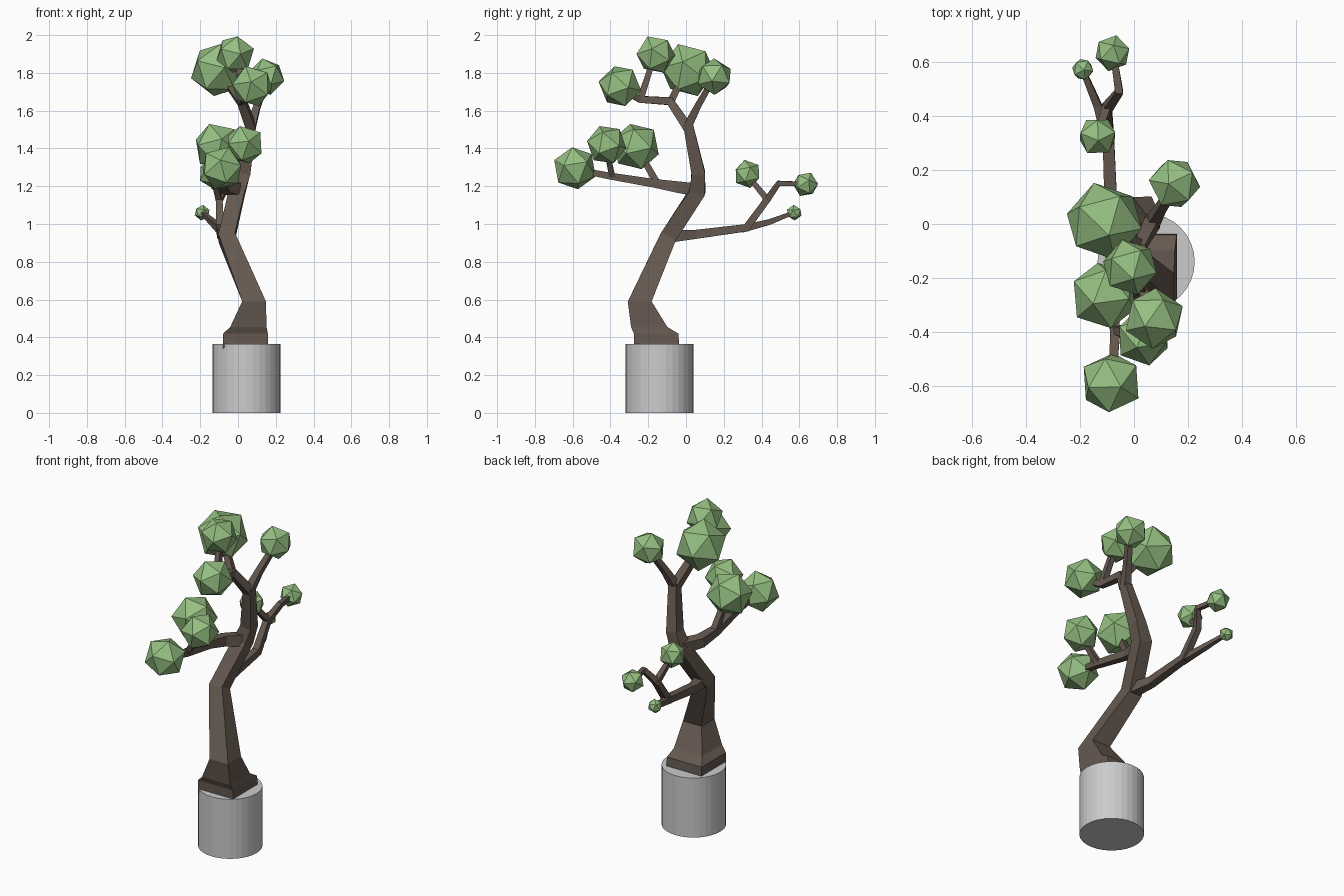
import bpy, bmesh, random
from math import pi
from mathutils import Vector, Euler

random.seed(4)


def material(name, color):
    m = bpy.data.materials.new(name)
    m.diffuse_color = color
    return m


bark = material("bark", (0.13, 0.10, 0.08, 1))
green = material("leaf_green", (0.30, 0.52, 0.22, 1))


def finish(bm, name, mat=None):
    bmesh.ops.recalc_face_normals(bm, faces=bm.faces)
    mesh = bpy.data.meshes.new(name)
    bm.to_mesh(mesh)
    bm.free()
    ob = bpy.data.objects.new(name, mesh)
    bpy.context.collection.objects.link(ob)
    if mat:
        mesh.materials.append(mat)
    return ob


def limb(name, pts, flat=0):
    """Four-sided tube; pts are (x, y, z, half width); the first `flat` rings lie level."""
    bm = bmesh.new()
    pos = [Vector(p[:3]) for p in pts]
    rings = []
    for i, p in enumerate(pos):
        t = Vector((0, 0, 0))
        if i > 0:
            t += (p - pos[i - 1]).normalized()
        if i < len(pos) - 1:
            t += (pos[i + 1] - p).normalized()
        t = Vector((0, 0, 1)) if i < flat else t.normalized()
        u = Vector((1, 0, 0))
        u = (u - t * u.dot(t)).normalized()
        v = t.cross(u)
        h = pts[i][3]
        rings.append([bm.verts.new(p + h * (a * u + b * v))
                      for a, b in ((-1, -1), (1, -1), (1, 1), (-1, 1))])
    for r, s in zip(rings, rings[1:]):
        for k in range(4):
            bm.faces.new((r[k], r[(k + 1) % 4], s[(k + 1) % 4], s[k]))
    bm.faces.new(rings[0])
    bm.faces.new(rings[-1])
    finish(bm, name, bark)


# Pot
bpy.ops.mesh.primitive_cylinder_add(vertices=32, radius=0.18, depth=0.366,
                                    location=(0.045, -0.14, 0.183))
bpy.context.object.name = "pot"

# Trunk with flared foot
limb("trunk", [(0.04, -0.155, 0.34, 0.12), (0.04, -0.158, 0.42, 0.118),
               (0.055, -0.195, 0.455, 0.096), (0.085, -0.245, 0.59, 0.063),
               (-0.06, -0.095, 0.93, 0.044), (-0.005, 0.06, 1.17, 0.042),
               (0.03, 0.065, 1.27, 0.036), (0.07, 0.01, 1.53, 0.026)], flat=4)

# Crown branches
limb("crown_branch_right", [(0.068, 0.005, 1.51, 0.024), (0.10, 0.06, 1.62, 0.018),
                            (0.15, 0.14, 1.76, 0.015)])
limb("crown_branch_left", [(0.07, 0.01, 1.51, 0.026), (0.02, -0.085, 1.65, 0.022),
                           (0.03, -0.245, 1.66, 0.018), (0.07, -0.33, 1.71, 0.014)])
limb("crown_twig_large", [(0.02, -0.085, 1.64, 0.02), (-0.06, -0.03, 1.75, 0.016)])
limb("crown_twig_top", [(0.03, -0.245, 1.65, 0.018), (0.0, -0.18, 1.85, 0.015)])

# Middle branch reaching forward
limb("middle_branch", [(0.0, 0.06, 1.18, 0.034), (-0.07, -0.04, 1.195, 0.030),
                       (-0.085, -0.165, 1.215, 0.023), (-0.07, -0.41, 1.255, 0.018),
                       (-0.08, -0.56, 1.285, 0.015)])
limb("middle_twig_inner", [(-0.085, -0.15, 1.21, 0.019), (-0.10, -0.24, 1.37, 0.016)])
limb("middle_twig_outer", [(-0.07, -0.39, 1.25, 0.016), (0.02, -0.42, 1.39, 0.014)])

# Low branch reaching back
limb("low_branch", [(-0.05, -0.08, 0.935, 0.032), (-0.085, 0.05, 0.945, 0.024),
                    (-0.095, 0.32, 0.98, 0.021), (-0.10, 0.43, 1.13, 0.018),
                    (-0.055, 0.49, 1.215, 0.015), (-0.075, 0.62, 1.212, 0.012)])
limb("low_twig_long", [(-0.095, 0.30, 0.975, 0.020), (-0.135, 0.44, 1.01, 0.015),
                       (-0.19, 0.57, 1.06, 0.010)])
limb("low_twig_short", [(-0.10, 0.43, 1.13, 0.017), (-0.13, 0.34, 1.24, 0.013)])

# Foliage clumps: x, y, z, radius
clumps = [(-0.11, 0.01, 1.815, 0.148), (-0.015, -0.16, 1.897, 0.106),
          (0.075, -0.35, 1.73, 0.115), (0.15, 0.15, 1.78, 0.099),
          (-0.11, -0.265, 1.41, 0.130), (0.035, -0.42, 1.42, 0.108),
          (-0.085, -0.588, 1.295, 0.118), (-0.135, 0.325, 1.265, 0.076),
          (-0.08, 0.633, 1.21, 0.068), (-0.19, 0.573, 1.06, 0.042)]
for i, (x, y, z, r) in enumerate(clumps):
    bm = bmesh.new()
    bmesh.ops.create_icosphere(bm, subdivisions=1, radius=r)
    ob = finish(bm, f"foliage_{i + 1}", green)
    ob.location = (x, y, z)
    ob.rotation_euler = Euler((random.uniform(-0.4, 0.4), random.uniform(-0.4, 0.4),
                               random.uniform(0, 2 * pi)))
